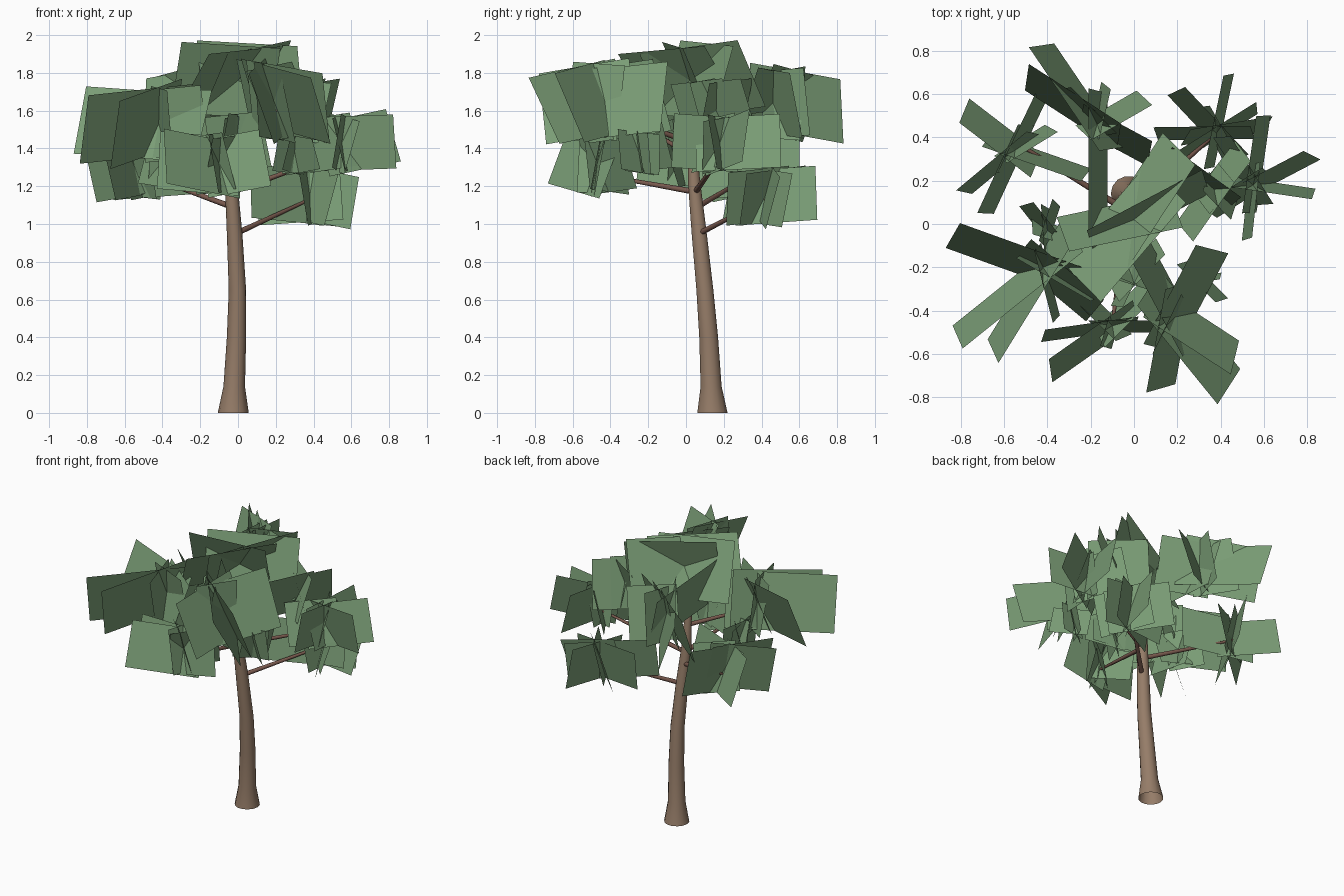
import bpy
import bmesh
import math
from mathutils import Vector

old = bpy.data.objects.get("Cube")
if old:
    bpy.data.objects.remove(old, do_unlink=True)


def make_material(name, color):
    mat = bpy.data.materials.new(name)
    mat.use_nodes = True
    mat.diffuse_color = (*color, 1)
    mat.node_tree.nodes["Principled BSDF"].inputs["Base Color"].default_value = (*color, 1)
    return mat


bark = make_material("trunk brown", (0.305, 0.205, 0.14))
twig = make_material("branch brown", (0.19, 0.1, 0.075))
green = make_material("leaf green", (0.2, 0.345, 0.185))


def finish(bm, name, mat):
    mesh = bpy.data.meshes.new(name)
    bm.to_mesh(mesh)
    bm.free()
    mesh.materials.append(mat)
    obj = bpy.data.objects.new(name, mesh)
    bpy.context.collection.objects.link(obj)
    return obj


def tapered_tube(name, path, sides, mat, level_rings=False):
    """Sweep a ring along (x, y, z, radius) stations, open at the root."""
    bm = bmesh.new()
    axis = Vector(path[-1][:3]) - Vector(path[0][:3])
    if level_rings:
        axis = Vector((0, 0, 1))
    turn = axis.to_track_quat("Z", "Y")
    rings = []
    for x, y, z, radius in path:
        ring = []
        for i in range(sides):
            a = math.tau * i / sides
            offset = turn @ Vector((math.cos(a), math.sin(a), 0)) * radius
            ring.append(bm.verts.new(Vector((x, y, z)) + offset))
        rings.append(ring)
    for low, high in zip(rings, rings[1:]):
        for i in range(sides):
            j = (i + 1) % sides
            bm.faces.new((low[i], low[j], high[j], high[i])).smooth = True
    bm.faces.new(rings[-1])
    return finish(bm, name, mat)


def leaf_cluster(name, hub, height, back, cards):
    """Upright leaf cards through a hub; each card is (tip x, tip y, lean, roll).

    A positive lean turns the left side of the card, seen from hub to tip, upwards.
    A positive roll lifts the tip within the plane of the card.
    """
    bm = bmesh.new()
    hub = Vector(hub)
    for tip_x, tip_y, lean, roll in cards:
        reach = Vector((tip_x - hub.x, tip_y - hub.y, 0))
        along = reach.normalized()
        left = Vector((-along.y, along.x, 0))
        middle = hub + reach * (1 - back) / 2
        tilt, spin = math.radians(lean), math.radians(roll)
        up = Vector((0, 0, math.cos(tilt))) - left * math.sin(tilt)
        run = along * math.cos(spin) + up * math.sin(spin)
        rise = up * math.cos(spin) - along * math.sin(spin)
        run *= reach.length * (1 + back) / 2
        rise *= height / 2
        corners = [middle - run - rise, middle - run + rise,
                   middle + run + rise, middle + run - rise]
        if lean > 0:
            corners.reverse()
        bm.faces.new([bm.verts.new(c) for c in corners])
    return finish(bm, name, green)


# Trunk: flared foot and a gentle lean towards the front
tapered_tube("trunk", [
    (-0.025, 0.14, 0, 0.082), (-0.02, 0.133, 0.14, 0.057), (-0.008, 0.12, 0.4, 0.051),
    (-0.003, 0.1, 0.65, 0.046), (-0.018, 0.07, 0.95, 0.041), (-0.035, 0.045, 1.2, 0.034),
    (-0.04, 0.03, 1.45, 0.022), (-0.02, 0.02, 1.62, 0.01)], 14, bark, True)

# Branches: root on the trunk to the hub of a leaf cluster
branches = {
    "low_left_branch": ((-0.01, 0.07, 0.95), (0.38, 0.42, 1.13)),
    "left_branch": ((-0.03, 0.05, 1.17), (0.55, 0.2, 1.38)),
    "right_rear_branch": ((-0.03, 0.06, 1.09), (-0.55, 0.38, 1.28)),
    "front_branch": ((-0.03, 0.05, 1.17), (-0.1, -0.46, 1.26)),
    "upper_front_branch": ((-0.04, 0.03, 1.43), (0.2, -0.45, 1.6)),
    "upper_right_branch": ((-0.04, 0.03, 1.36), (-0.42, -0.2, 1.5)),
}
for name, (root, end) in branches.items():
    tapered_tube(name, [(*root, 0.016), (*end, 0.008)], 8, twig)

# Large upper foliage
leaf_cluster("right_foliage", (-0.42, -0.2, 1.53), 0.38, 0.4, [
    (-0.84, -0.06, 20, 4), (-0.81, -0.53, -17, -5), (-0.64, -0.6, -15, -11),
    (-0.18, -0.4, -20, 0), (-0.17, -0.34, 8, 5), (-0.36, -0.44, 6, -4)])
leaf_cluster("front_foliage", (0.19, -0.43, 1.65), 0.4, 0.45, [
    (0.11, -0.76, 18, -10), (0.42, -0.77, 27, -11), (0.46, -0.63, 22, -9),
    (0.37, -0.12, -22, 6), (0.04, -0.12, -17, 8), (0.1, -0.62, 6, 4)])
leaf_cluster("rear_foliage", (-0.17, 0.46, 1.64), 0.36, 0.3, [
    (-0.44, 0.82, -17, -9), (-0.49, 0.69, 18, -9), (0.07, 0.32, -18, 6),
    (-0.16, -0.06, 14, 4), (0.05, 0.58, 15, -5), (-0.13, 0.64, 8, 4), (-0.34, 0.62, 12, 8)])
leaf_cluster("crown_foliage", (0, 0.02, 1.76), 0.41, 0.6, [
    (0.19, 0.36, 30, 8), (-0.23, -0.28, -38, -5), (-0.33, -0.04, -24, 4),
    (0.33, 0.2, -16, -3)])

# Middle and lower foliage
leaf_cluster("left_foliage", (0.55, 0.18, 1.43), 0.29, 0.4, [
    (0.83, 0.31, -14, 11), (0.83, 0.14, 10, 2), (0.6, 0.5, -13, 3),
    (0.52, -0.07, -9, 4), (0.34, 0.06, 17, -8), (0.4, 0.4, 14, 8)])
leaf_cluster("low_left_foliage", (0.38, 0.42, 1.15), 0.29, 0.6, [
    (0.62, 0.47, -13, -12), (0.19, 0.61, 17, 6), (0.44, 0.69, -9, 4),
    (0.1, 0.42, 12, -4), (0.5, 0.22, -14, -6), (0.07, 0.22, 10, 5)])
leaf_cluster("low_front_foliage", (-0.1, -0.47, 1.32), 0.31, 0.35, [
    (-0.38, -0.69, 18, 10), (-0.42, -0.52, 10, 5), (0.15, -0.48, -10, 11),
    (-0.13, -0.57, 10, 0), (0.06, -0.3, 18, 6), (-0.26, -0.32, -14, -6)])
leaf_cluster("right_rear_foliage", (-0.55, 0.34, 1.31), 0.34, 0.4, [
    (-0.78, 0.53, -20, 6), (-0.79, 0.15, 10, -8), (-0.69, 0.05, 12, -5),
    (-0.22, 0.23, 12, 4), (-0.42, 0.6, -10, 5), (-0.38, 0.44, 10, -6)])

# Small filler foliage close to the trunk
leaf_cluster("inner_right_foliage", (-0.4, -0.03, 1.33), 0.26, 0.5, [
    (-0.5, 0.09, 14, 6), (-0.36, 0.1, -10, -5), (-0.38, -0.25, 10, 7), (-0.26, -0.08, 16, -7)])
leaf_cluster("inner_left_foliage", (0.3, -0.25, 1.38), 0.22, 0.7, [
    (0.41, -0.35, 14, 8), (0.2, -0.33, -10, 5), (0.36, -0.14, 12, -8), (0.4, -0.24, 8, 3)])
leaf_cluster("inner_rear_foliage", (0.37, 0.16, 1.6), 0.33, 0.4, [
    (0.5, 0.34, 20, 6), (0.24, -0.04, -20, -6), (0.14, 0.32, 16, 4), (0.46, 0.06, 14, -8)])
leaf_cluster("inner_front_foliage", (-0.01, -0.24, 1.43), 0.3, 0.6, [
    (0.15, -0.3, 12, 8), (-0.22, -0.18, -14, -6), (0.12, -0.1, 16, 5), (-0.08, -0.38, -10, 4)])
